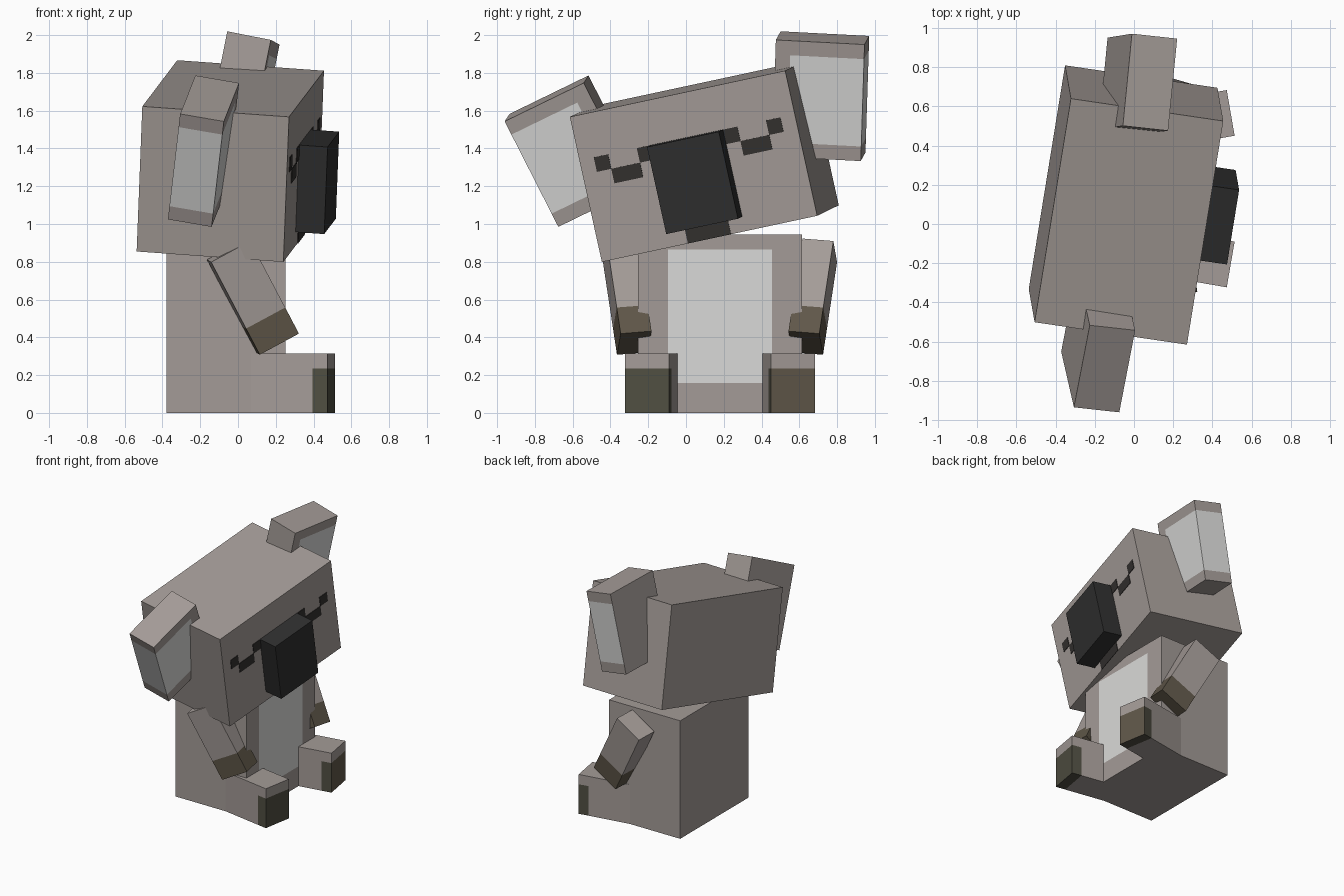
import bpy
import bmesh
from mathutils import Matrix, Vector

VOXEL = 0.0787      # size of one block unit
MID_Y = 0.18        # centre line of the body

cube = bpy.data.objects.get("Cube")
if cube:
    bpy.data.objects.remove(cube, do_unlink=True)


def material(name, r, g, b):
    m = bpy.data.materials.new(name)
    m.use_nodes = True
    m.diffuse_color = (r, g, b, 1)
    m.node_tree.nodes["Principled BSDF"].inputs["Base Color"].default_value = (r, g, b, 1)
    return m


fur = material("grey_fur", 0.37, 0.33, 0.31)
pale = material("pale_fur", 0.70, 0.70, 0.69)
black = material("nose_black", 0.028, 0.028, 0.028)
dark = material("face_dark", 0.033, 0.030, 0.028)
brown = material("claw_brown", 0.115, 0.095, 0.066)
olive = material("claw_olive", 0.080, 0.077, 0.054)


def frame(origin, front=(1, 0, 0), up=(0, 0, 1)):
    """Block-unit coordinate frame: x forward, y to the side, z up."""
    z = Vector(up).normalized()
    x = Vector(front)
    x = (x - z * x.dot(z)).normalized()
    rot = Matrix((x, z.cross(x), z)).transposed().to_4x4()
    return Matrix.Translation(origin) @ rot @ Matrix.Scale(VOXEL, 4)


def box(name, place, lo, hi, mats, cuts=(), rule=None):
    """Box between two corners, cut along (axis, value) planes and coloured by rule."""
    lo, hi = Vector(lo), Vector(hi)
    bm = bmesh.new()
    bmesh.ops.create_cube(bm, size=1)
    for v in bm.verts:
        v.co = Vector([(v.co[i] + 0.5) * (hi[i] - lo[i]) + lo[i] for i in range(3)])
    for axis, value in cuts:
        normal = Vector((0, 0, 0))
        normal[axis] = 1
        bmesh.ops.bisect_plane(bm, geom=bm.verts[:] + bm.edges[:] + bm.faces[:],
                               plane_co=normal * value, plane_no=normal)
    bm.normal_update()
    if rule:
        for f in bm.faces:
            f.material_index = rule(f.calc_center_median(), f.normal)
    mesh = bpy.data.meshes.new(name)
    bm.to_mesh(mesh)
    bm.free()
    for m in mats:
        mesh.materials.append(m)
    obj = bpy.data.objects.new(name, mesh)
    obj.matrix_world = place
    bpy.context.scene.collection.objects.link(obj)
    return obj


# Body with the belly patch on its front
box("body", frame((0.252, MID_Y, 0)), (-8, -5.5, 0), (0, 5.5, 12), [fur, pale],
    [(1, -3.5), (1, 3.5), (2, 2), (2, 11)],
    lambda c, n: int(n.x > 0.5 and abs(c.y) < 3.5 and 2 < c.z < 11))

# Tilted head, measured from its upper front corner
head = frame((0.27, -0.615, 1.567), (0.775, -0.113, -0.06), (0.03, -0.17, 0.77))
box("head", head, (-10, 0, -10), (0, 15, 0), [fur])
box("nose", head, (-0.1, 5, -9), (1.95, 10, -3), [black])

# Eye, brow and mouth plates: first column, width, row
marks = {"outer_eye": (1, 1, 3), "eye": (2, 2, 4), "inner_eye": (4, 1, 3)}
for name, (col, width, row) in marks.items():
    for side, start in (("right", col), ("left", 15 - col - width)):
        box(side + "_" + name, head, (-0.02, start, -row - 1),
            (0.05, start + width, -row), [dark])
box("mouth", head, (-0.02, 6, -10), (0.05, 9, -9), [dark])


# Ears, measured from the upper outer front corner; s is the outward side
def ear(name, origin, front, up, s):
    lo, hi = sorted((0, -6 * s))
    box(name, frame(origin, front, up), (-3, lo, -8), (0, hi, 0), [fur, pale],
        [(1, -5 * s), (2, -1), (2, -7)],
        lambda c, n: int(-7 < c.z < -1 and
                         (n.y * s > 0.5 or (n.x > 0.5 and abs(c.y) < 5))))


ear("right_ear", (-0.075, -0.96, 1.543), (0.23, -0.025, -0.04), (0.065, -0.285, 0.56), -1)
ear("left_ear", (0.22, 0.945, 1.95), (0.23, -0.025, -0.045), (0.125, 0.02, 0.62), 1)

# Arms with dark hands, and outward turned feet with dark toes
for side, s in (("left", 1), ("right", -1)):
    lo, hi = sorted((0, -2.1 * s))
    box(side + "_arm", frame((0.065, MID_Y + 0.6 * s, 0.91), (0.205, -0.02 * s, 0.105),
                             (-0.26, 0.075 * s, 0.495)),
        (-3, lo, -7.1), (0, hi, 0), [fur, brown], [(2, -5.1)],
        lambda c, n: int(c.z < -5.1))

    lo, hi = sorted((0, 3 * s))
    box(side + "_foot", frame((0.513, MID_Y + 0.27 * s, 0), (0.985, 0.17 * s, 0)),
        (-6, lo, 0), (0, hi, 4), [fur, olive, brown], [(0, -1), (2, 3)],
        lambda c, n: (2 if n.x > 0.5 and s > 0 else 1) if c.x > -1 and c.z < 3 else 0)
